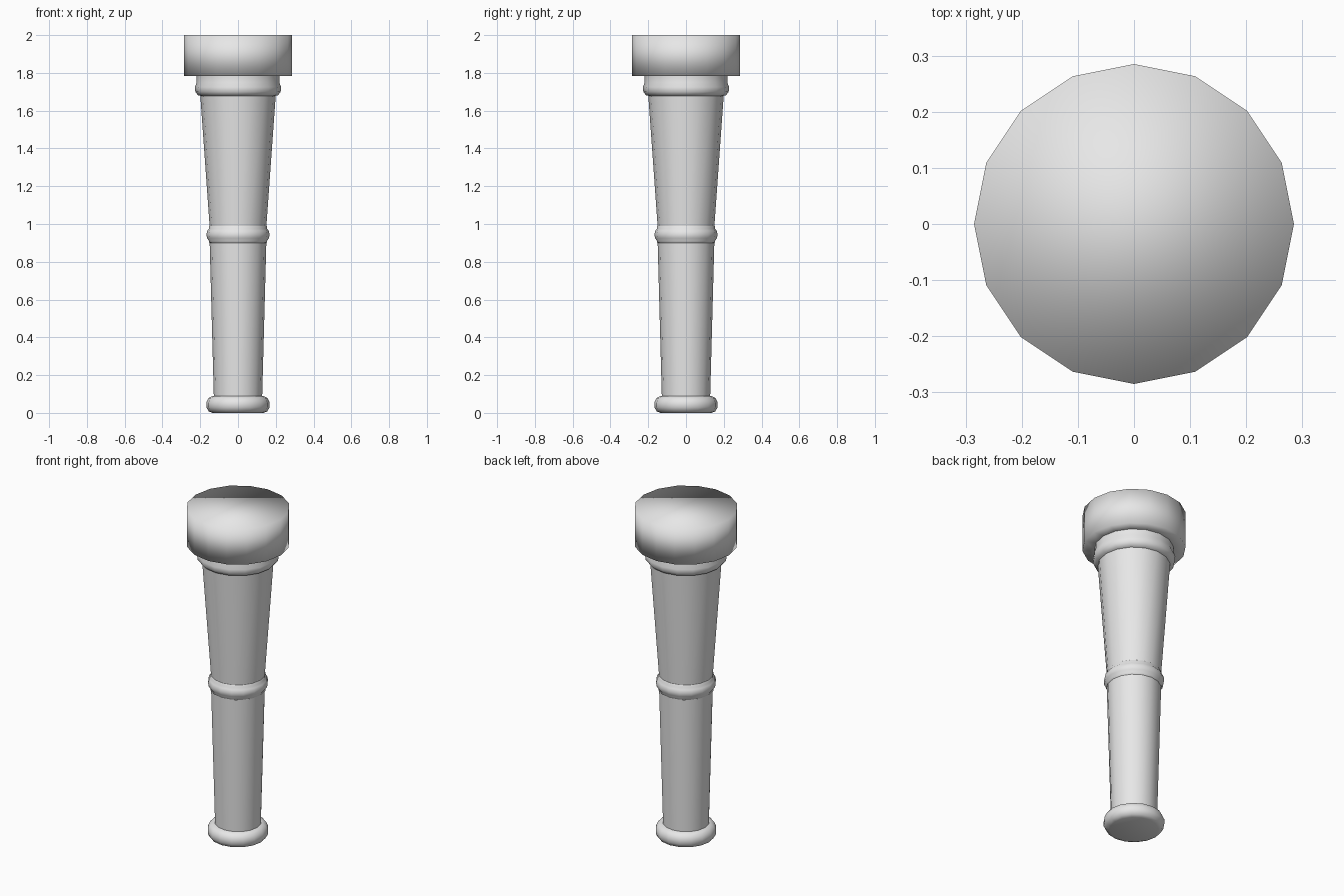
import bpy, bmesh, math

cube = bpy.data.objects.get("Cube")
if cube:
    bpy.data.objects.remove(cube, do_unlink=True)

SIDES = 16

grey = bpy.data.materials.new("plain_grey")
grey.use_nodes = True
GREY = (0.8, 0.8, 0.8, 1)
grey.diffuse_color = GREY
grey.node_tree.nodes["Principled BSDF"].inputs["Base Color"].default_value = GREY


def lathe(name, profile, cap_bottom=False, cap_top=False):
    """Turn a (radius, height) profile, listed from bottom to top, around z."""
    bm = bmesh.new()
    rings = []
    for r, z in profile:
        rings.append([bm.verts.new((r * math.cos(2 * math.pi * i / SIDES),
                                    r * math.sin(2 * math.pi * i / SIDES), z))
                      for i in range(SIDES)])
    for low, high in zip(rings, rings[1:]):
        for i in range(SIDES):
            j = (i + 1) % SIDES
            bm.faces.new((low[i], low[j], high[j], high[i]))
    if cap_bottom:
        bm.faces.new(rings[0][::-1])
    if cap_top:
        bm.faces.new(rings[-1])
    for f in bm.faces:
        f.smooth = True
    mesh = bpy.data.meshes.new(name)
    bm.to_mesh(mesh)
    bm.free()
    mesh.materials.append(grey)
    obj = bpy.data.objects.new(name, mesh)
    bpy.context.collection.objects.link(obj)
    return obj


# Rounded foot
lathe("foot", [(0.135, 0.0), (0.155, 0.008), (0.168, 0.03), (0.168, 0.055),
               (0.157, 0.078), (0.135, 0.09), (0.125, 0.09)], cap_bottom=True)

# Tapered lower and upper shafts
lathe("lower_shaft", [(0.128, 0.085), (0.15, 0.90)])
lathe("upper_shaft", [(0.15, 0.985), (0.2, 1.685)])

# Ring between the shafts
lathe("middle_ring", [(0.145, 0.898), (0.154, 0.902), (0.154, 0.912),
                      (0.164, 0.925), (0.167, 0.945), (0.162, 0.965),
                      (0.153, 0.975), (0.153, 0.988), (0.148, 0.992)])

# Collar under the head
lathe("collar", [(0.195, 1.677), (0.212, 1.682), (0.226, 1.70), (0.228, 1.725),
                 (0.219, 1.75), (0.219, 1.785)])

# Wide cylindrical head
lathe("head", [(0.21, 1.783), (0.285, 1.783), (0.285, 2.0)], cap_top=True)
